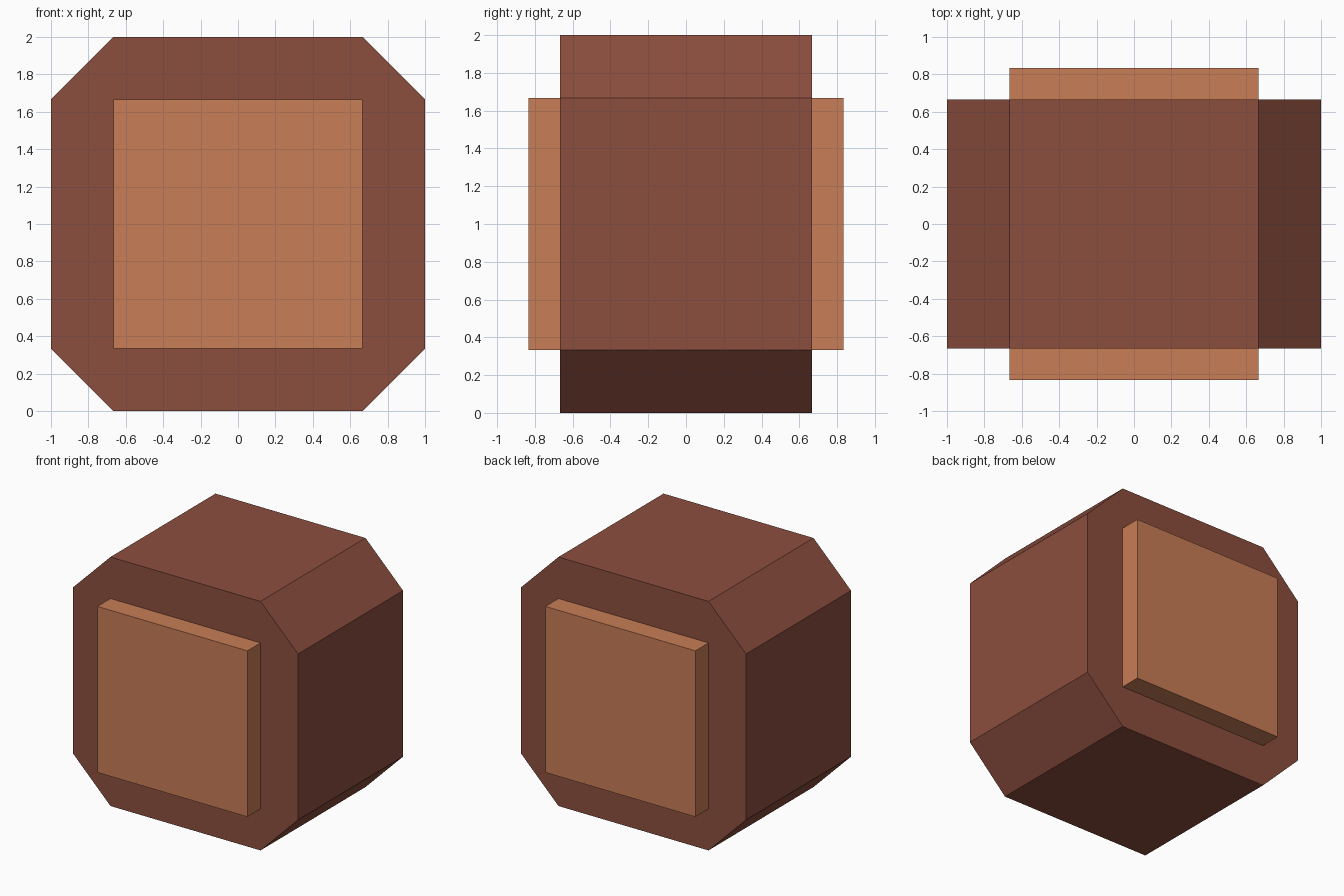
import bpy, bmesh

if "Cube" in bpy.data.objects:
    bpy.data.objects.remove(bpy.data.objects["Cube"])


def srgb(r, g, b):
    lin = lambda c: c / 12.92 if c <= 0.04045 else ((c + 0.055) / 1.055) ** 2.4
    return (lin(r / 255), lin(g / 255), lin(b / 255), 1)


def material(name, colour):
    mat = bpy.data.materials.new(name)
    mat.diffuse_color = colour
    mat.use_nodes = True
    mat.node_tree.nodes["Principled BSDF"].inputs["Base Color"].default_value = mat.diffuse_color
    return mat


def prism(name, profile, y0, y1, mat):
    """Extrude an x-z outline from y0 to y1."""
    bm = bmesh.new()
    face = bm.faces.new([bm.verts.new((x, y0, z)) for x, z in profile])
    ext = bmesh.ops.extrude_face_region(bm, geom=[face])
    verts = [v for v in ext["geom"] if isinstance(v, bmesh.types.BMVert)]
    bmesh.ops.translate(bm, verts=verts, vec=(0, y1 - y0, 0))
    bmesh.ops.recalc_face_normals(bm, faces=bm.faces[:])
    mesh = bpy.data.meshes.new(name)
    bm.to_mesh(mesh)
    bm.free()
    mesh.materials.append(mat)
    obj = bpy.data.objects.new(name, mesh)
    bpy.context.collection.objects.link(obj)
    return obj


brown = material("dark_brown", srgb(140, 78, 62))
tan = material("light_copper", srgb(200, 125, 86))

A = 2 / 3  # half width of the flats, plates and body depth
LOW, HIGH = 1 - A, 1 + A

# Body: a square block with four chamfered corners, running front to back
octagon = [(-A, 0), (A, 0), (1, LOW), (1, HIGH), (A, 2), (-A, 2), (-1, HIGH), (-1, LOW)]
prism("body", octagon, -A, A, brown)

# Raised square plates on the front and back, slightly sunk into the body
square = [(-A, LOW), (A, LOW), (A, HIGH), (-A, HIGH)]
for name, side in (("front_plate", -1), ("back_plate", 1)):
    prism(name, square, side * (A - 0.01), side * 5 / 6, tan)
